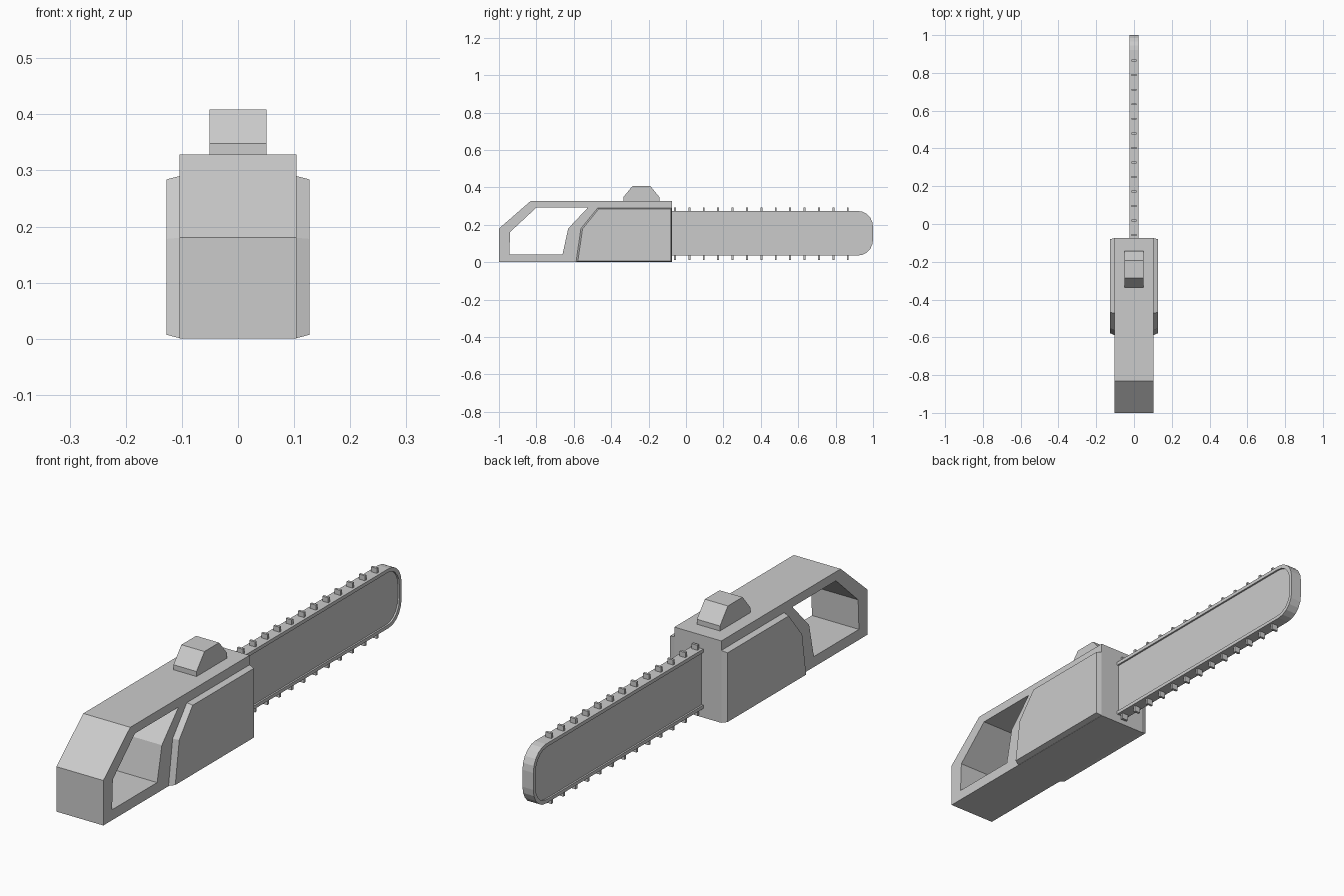
import bpy, bmesh
from math import sin, cos, pi

if "Cube" in bpy.data.objects:
    bpy.data.objects.remove(bpy.data.objects["Cube"])


def loft(name, loops, cyclic=False):
    """Bridge (x, [(y, z), ...]) loops; cap the ends, or join last to first."""
    bm = bmesh.new()
    rings = [[bm.verts.new((x, y, z)) for y, z in prof] for x, prof in loops]
    pairs = list(zip(rings, rings[1:]))
    if cyclic:
        pairs.append((rings[-1], rings[0]))
    else:
        bm.faces.new(rings[0])
        bm.faces.new(rings[-1])
    for a, b in pairs:
        n = len(a)
        for i in range(n):
            j = (i + 1) % n
            bm.faces.new((a[i], a[j], b[j], b[i]))
    bmesh.ops.recalc_face_normals(bm, faces=bm.faces)
    mesh = bpy.data.meshes.new(name)
    bm.to_mesh(mesh)
    bm.free()
    obj = bpy.data.objects.new(name, mesh)
    bpy.context.collection.objects.link(obj)
    return obj


# Body with the open rear handle
outer = [(-1, 0), (-1, .18), (-.83, .328), (-.075, .328), (-.075, .18), (-.075, 0)]
hole = [(-.945, .042), (-.94, .162), (-.8, .292), (-.525, .292), (-.63, .18), (-.66, .042)]
W = .104
loft("body", [(-W, outer), (W, outer), (W, hole), (-W, hole)], cyclic=True)

# Chamfered side panels
base = [(-.588, .001), (-.562, .18), (-.472, .29), (-.075, .29), (-.075, .001)]
face = [(-.578, .007), (-.553, .178), (-.468, .284), (-.081, .284), (-.081, .007)]
for side, s in (("left", -1), ("right", 1)):
    loft(side + "_panel", [(s * .1, base), (s * W, base), (s * .127, face)])

# Top knob
knob = [(-.335, .32), (-.335, .348), (-.285, .409), (-.192, .409), (-.142, .348), (-.142, .32)]
loft("top_knob", [(-.051, knob), (.051, knob)])


# Guide bar: rounded tip, raised rim around a recessed plate
def bar_profile(inset):
    h, r = .119 - inset, .08 - inset * .6
    rz = .085 - inset * .6
    yc = 1 - inset - r
    arc = [(yc + r * sin(a), h - rz + rz * cos(a)) for a in (i * pi / 10 for i in range(6))]
    pts = [(-.1, h)] + arc + [(y, -z) for y, z in reversed(arc)] + [(-.1, -h)]
    return [(y, z + .155) for y, z in pts]


rim, lip = bar_profile(0), bar_profile(.014)
loft("guide_bar", [(-.017, lip), (-.024, lip), (-.024, rim),
                   (.024, rim), (.024, lip), (.017, lip)])

# Chain teeth along both edges of the bar
for i in range(13):
    y = -.059 + i * .077
    for edge, z0, z1 in (("upper", .265, .294), ("lower", .045, .012)):
        tooth = [(y - .005, z0), (y + .005, z0), (y + .005, z1), (y - .005, z1)]
        loft(f"{edge}_tooth_{i}", [(-.013, tooth), (.013, tooth)])
